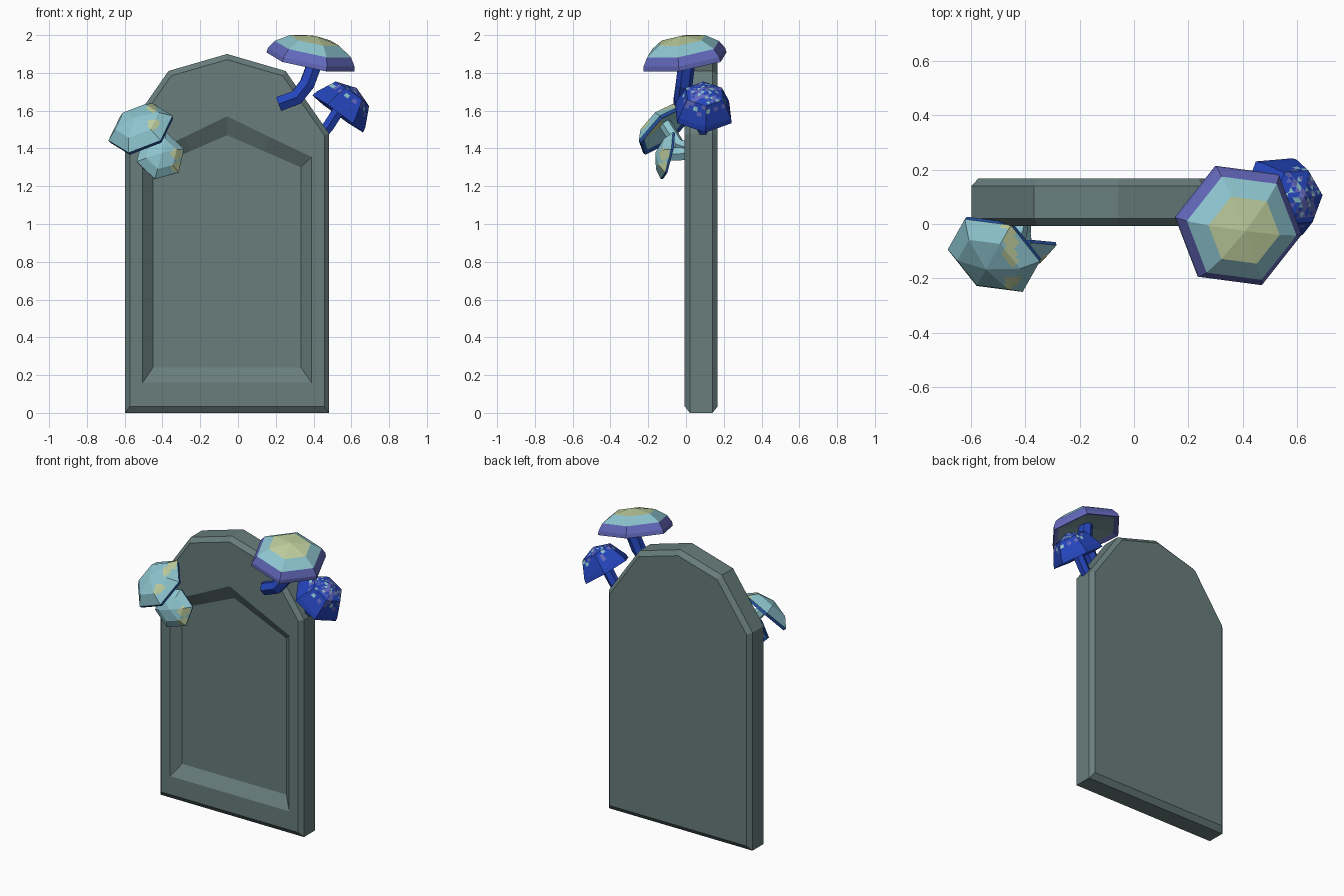
import bpy, bmesh, math, random
from mathutils import Vector, Matrix

random.seed(4)
if "Cube" in bpy.data.objects:
    bpy.data.objects.remove(bpy.data.objects["Cube"])


def material(name, rgb):
    m = bpy.data.materials.new(name)
    m.use_nodes = True
    m.diffuse_color = (*rgb, 1)
    m.node_tree.nodes["Principled BSDF"].inputs["Base Color"].default_value = (*rgb, 1)
    return m


STONE, TEAL, YELLOW, PURPLE, BLUE, NAVY, GILL = range(7)
MATS = [
    material("grey stone", (0.138, 0.205, 0.202)),
    material("pale teal", (0.27, 0.56, 0.63)),
    material("pale yellow", (0.52, 0.62, 0.34)),
    material("violet blue", (0.125, 0.14, 0.50)),
    material("royal blue", (0.018, 0.06, 0.50)),
    material("deep blue", (0.02, 0.09, 0.38)),
    material("grey teal gills", (0.19, 0.30, 0.33)),
]


def finish(name, bm):
    bmesh.ops.recalc_face_normals(bm, faces=bm.faces)
    me = bpy.data.meshes.new(name)
    bm.to_mesh(me)
    bm.free()
    for m in MATS:
        me.materials.append(m)
    ob = bpy.data.objects.new(name, me)
    bpy.context.collection.objects.link(ob)


def bridge(bm, a, b, mat=STONE):
    for i in range(len(a)):
        j = (i + 1) % len(a)
        f = bm.faces.new((a[i], a[j], b[j], b[i]))
        f.material_index = mat


# Stone slab: chamfered arch with a sunken pointed panel in front
def arch(y, foot, half, shoulder, mid, mid_z, top):
    right = [(half, foot), (half, shoulder), (mid, mid_z)]
    left = [(-x, z) for x, z in reversed(right)]
    return [Vector((x - 0.058, y, z)) for x, z in right + [(0, top)] + left]


def slab():
    bm = bmesh.new()
    big = (0.0, 0.54, 1.48, 0.31, 1.81, 1.90)
    small = (0.035, 0.515, 1.47, 0.295, 1.785, 1.87)
    loops = [
        arch(0.168, *small),
        arch(0.14, *big),
        arch(0.02, *big),
        arch(-0.007, *small),
        arch(-0.007, 0.16, 0.447, 1.355, 0.223, 1.462, 1.57),
        arch(0.043, 0.24, 0.392, 1.30, 0.196, 1.385, 1.47),
    ]
    rings = [[bm.verts.new(p) for p in loop] for loop in loops]
    for a, b in zip(rings, rings[1:]):
        bridge(bm, a, b)
    bm.faces.new(rings[0])
    bm.faces.new(rings[-1])
    finish("stone_slab", bm)


# Six-sided mushroom cap: rings are (radius, height, colour of the band above),
# starting with the inner ring of the underside rim
def cap(name, centre, axis, rings, apex, under, phase=0, spots=(), speckle=()):
    bm = bmesh.new()
    loops = []
    for r, h, _ in rings:
        angles = [math.radians(phase + 60 * k) for k in range(6)]
        loops.append([bm.verts.new((r * math.cos(a), r * math.sin(a), h)) for a in angles])
    for i in range(len(loops) - 1):
        bridge(bm, loops[i], loops[i + 1], rings[i][2])

    def fan(loop, h, mat):
        tip = bm.verts.new((0, 0, h))
        for k in range(6):
            bm.faces.new((loop[k], loop[(k + 1) % 6], tip)).material_index = mat
    fan(loops[0], apex * 0.35, under)
    fan(loops[-1], apex, rings[-1][2])

    # Painted spots and speckles follow small faces cut into the dome
    dome_verts = set(loops[-1] + loops[-2])
    if spots or speckle:
        dome = [f for f in bm.faces if f.calc_center_median().z > rings[-2][1]
                and dome_verts & set(f.verts) and f.material_index == rings[-1][2]
                and not set(f.verts) & set(loops[0])]
        edges = {e for f in dome for e in f.edges}
        bmesh.ops.subdivide_edges(bm, edges=list(edges), cuts=4, use_grid_fill=True)
    if speckle:
        for f in bm.faces:
            height = f.calc_center_median().z / apex
            outward = f.normal.z if f.normal.length else 0
            f.normal_update()
            if height > 0.4 and random.random() < 0.55 * height ** 2 and abs(outward) >= 0:
                f.material_index = random.choice(speckle)
    bm.transform(Matrix.Translation(centre)
                 @ Vector(axis).to_track_quat("Z", "Y").to_matrix().to_4x4())
    for f in bm.faces:
        c = f.calc_center_median()
        if any(math.hypot(c.x - x, c.z - z) < r for x, z, r in spots):
            f.material_index = YELLOW
    finish(name, bm)


# Bent stem swept along a short path
def stem(name, points, radius, mat):
    cu = bpy.data.curves.new(name, "CURVE")
    cu.dimensions = "3D"
    cu.bevel_depth = radius
    cu.bevel_resolution = 1
    cu.use_fill_caps = True
    sp = cu.splines.new("POLY")
    sp.points.add(len(points) - 1)
    for p, co in zip(sp.points, points):
        p.co = (*co, 1)
    sp.use_smooth = False
    cu.materials.append(MATS[mat])
    bpy.context.collection.objects.link(bpy.data.objects.new(name, cu))


slab()

# Large mushroom on the left shoulder
cap("large_cap", (0.383, -0.005, 1.858), (0.19, -0.15, 0.97),
    [(0.205, 0.012, PURPLE), (0.24, 0, PURPLE), (0.237, 0.025, PURPLE),
     (0.208, 0.07, TEAL), (0.135, 0.117, YELLOW)],
    0.142, GILL, phase=0)
stem("large_stem", [(0.215, -0.02, 1.635), (0.31, -0.02, 1.67), (0.365, -0.01, 1.74),
                    (0.395, 0, 1.82), (0.39, 0, 1.92)], 0.045, BLUE)

# Speckled mushroom beside it
cap("speckled_cap", (0.528, 0.092, 1.583), (0.59, 0.05, 0.81),
    [(0.145, 0.01, BLUE), (0.167, 0, BLUE), (0.16, 0.03, BLUE), (0.11, 0.132, BLUE)],
    0.17, BLUE, phase=30, speckle=(PURPLE, PURPLE, TEAL))
stem("speckled_stem", [(0.43, 0.09, 1.46), (0.48, 0.09, 1.52), (0.55, 0.095, 1.63)], 0.035, BLUE)

# Pair of pale mushrooms on the right shoulder
cap("upper_pale_cap", (-0.51, -0.105, 1.495), (-0.35, -0.62, 0.70),
    [(0.15, 0.01, NAVY), (0.18, 0, NAVY), (0.183, 0.018, TEAL), (0.125, 0.072, TEAL)],
    0.10, TEAL, phase=30, spots=((-0.455, 1.615, 0.025), (-0.45, 1.525, 0.03)))
stem("upper_pale_stem", [(-0.42, 0.02, 1.40), (-0.43, -0.04, 1.42), (-0.51, -0.11, 1.53)], 0.035, TEAL)
cap("lower_pale_cap", (-0.412, -0.09, 1.36), (0.12, -0.95, 0.22),
    [(0.105, 0.008, NAVY), (0.13, 0, NAVY), (0.132, 0.012, TEAL), (0.085, 0.05, TEAL)],
    0.075, TEAL, phase=15, spots=((-0.325, 1.37, 0.03), (-0.33, 1.30, 0.025)))
stem("lower_pale_stem", [(-0.42, 0.02, 1.38), (-0.42, -0.04, 1.37), (-0.41, -0.12, 1.37)], 0.04, TEAL)
